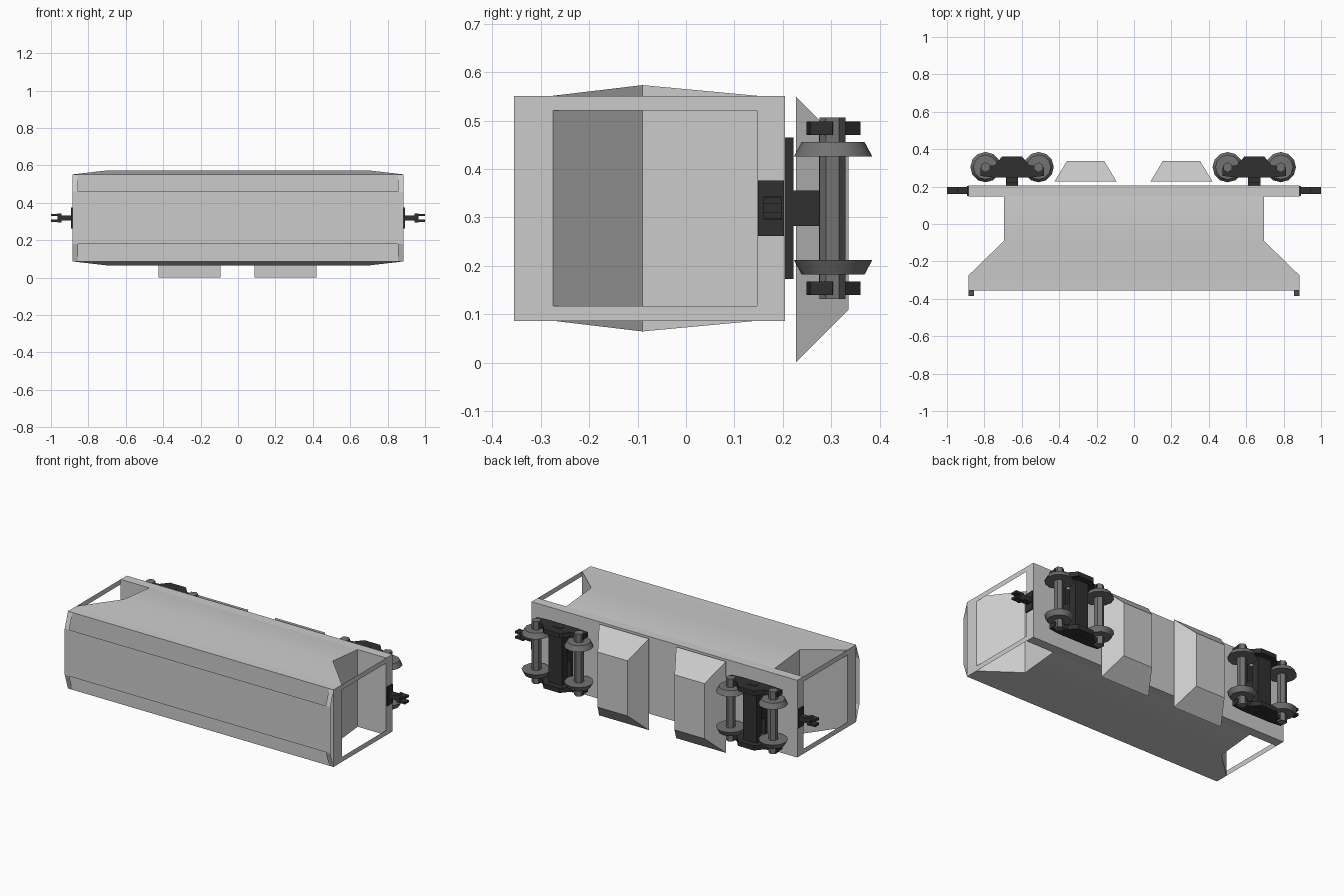
import bpy, bmesh, math
from mathutils import Matrix

if "Cube" in bpy.data.objects:
    bpy.data.objects.remove(bpy.data.objects["Cube"])

ZC = 0.319  # centre line of the wagon, which lies on its side


def material(name, v):
    m = bpy.data.materials.new(name)
    m.diffuse_color = (v, v, v, 1)
    m.use_nodes = True
    m.node_tree.nodes["Principled BSDF"].inputs["Base Color"].default_value = m.diffuse_color
    return m


DARK = material("dark_iron", 0.03)
STEEL = material("wheel_steel", 0.17)


def finish(name, bm, mat=None, smooth=None, recalc=True):
    if recalc:
        bmesh.ops.recalc_face_normals(bm, faces=bm.faces)
    me = bpy.data.meshes.new(name)
    bm.to_mesh(me)
    bm.free()
    if mat:
        me.materials.append(mat)
    if smooth:
        me.shade_smooth()
        me.set_sharp_from_angle(angle=math.radians(smooth))
    ob = bpy.data.objects.new(name, me)
    bpy.context.collection.objects.link(ob)
    return ob


def add_loft(bm, rows):
    """Rows of (y, x0, x1, z0, z1) rectangles joined into a closed solid."""
    rings = [[bm.verts.new(p) for p in ((x0, y, z0), (x1, y, z0), (x1, y, z1), (x0, y, z1))]
             for y, x0, x1, z0, z1 in rows]
    for a, b in zip(rings, rings[1:]):
        for i in range(4):
            j = (i + 1) % 4
            bm.faces.new((a[i], a[j], b[j], b[i]))
    bm.faces.new(rings[0])
    bm.faces.new(rings[-1])


def add_box(bm, x0, x1, y0, y1, z0, z1):
    add_loft(bm, [(y0, x0, x1, z0, z1), (y1, x0, x1, z0, z1)])


def add_quad(bm, *pts):
    bm.faces.new([bm.verts.new(p) for p in pts])


# Hopper body with bulged sides and sloped ends
bm = bmesh.new()
add_loft(bm, [(y, -x, x, ZC - h, ZC + h) for y, x, h in (
    (-0.355, 0.885, 0.2325), (-0.275, 0.885, 0.2325),
    (-0.09, 0.695, 0.2545), (0.147, 0.695, 0.2325))])
finish("hopper_body", bm, smooth=30)

# Underframe sill
bm = bmesh.new()
add_box(bm, -0.885, 0.885, 0.147, 0.205, ZC - 0.2325, ZC + 0.2325)
finish("underframe", bm)

# Thin end posts
bm = bmesh.new()
for sx in (-1, 1):
    for sz in (-1, 1):
        za, zb = sorted((ZC + sz * 0.2325, ZC + sz * 0.202))
        ya, yb = (-0.275, 0.147) if sx > 0 else (0.147, -0.275)
        x = sx * 0.885
        add_quad(bm, (x, ya, za), (x, yb, za), (x, yb, zb), (x, ya, zb))
finish("end_posts", bm, recalc=False)

# Raised roof walkway with sloped end straps
bm = bmesh.new()
zl, zh = ZC - 0.14, ZC + 0.14
add_quad(bm, (-0.885, -0.385, zl), (0.885, -0.385, zl), (0.885, -0.385, zh), (-0.885, -0.385, zh))
for xa, xb in ((-0.885, -0.855), (0.855, 0.885)):
    add_quad(bm, (xa, -0.385, zh), (xb, -0.385, zh), (xb, -0.355, ZC + 0.23), (xa, -0.355, ZC + 0.23))
    add_quad(bm, (xa, -0.355, ZC - 0.23), (xb, -0.355, ZC - 0.23), (xb, -0.385, zl), (xa, -0.385, zl))
finish("roof_walkway", bm, recalc=False)

# Discharge chutes
for side, cx in (("left", -0.259), ("right", 0.254)):
    bm = bmesh.new()
    add_loft(bm, [(0.227, cx - 0.166, cx + 0.166, 0.0, 0.55),
                  (0.336, cx - 0.1, cx + 0.1, 0.109, 0.441)])
    finish(side + "_chute", bm)

# Bogies
half = [(0.17, 0.257), (0.17, 0.303), (0.092, 0.315), (0.053, 0.361)]
for side, cx in (("left", -0.652), ("right", 0.643)):
    # wheels and axles
    bm = bmesh.new()
    ax = bmesh.new()
    for dx in (-0.142, 0.142):
        for sz in (-1, 1):
            r_low, r_high = (0.081, 0.065) if sz > 0 else (0.065, 0.081)
            bmesh.ops.create_cone(bm, cap_ends=True, segments=12, radius1=r_low, radius2=r_high,
                                  depth=0.03, matrix=Matrix.Translation((cx + dx, 0.304, ZC + sz * 0.122)))
        bmesh.ops.create_cone(ax, cap_ends=True, segments=6, radius1=0.027, radius2=0.027,
                              depth=0.375, matrix=Matrix.Translation((cx + dx, 0.303, ZC)))
    finish(side + "_wheels", bm, STEEL, smooth=35)
    finish(side + "_axles", ax, STEEL)

    # side frames
    bm = bmesh.new()
    outline = half + [(-x, y) for x, y in reversed(half)] + [(-0.1, 0.249), (0.1, 0.249)]
    for sz in (-1, 1):
        z0 = ZC + sz * 0.165 - 0.014
        f = bm.faces.new([bm.verts.new((cx + x, y, z0)) for x, y in outline])
        ext = bmesh.ops.extrude_face_region(bm, geom=[f])["geom"]
        bmesh.ops.translate(bm, vec=(0, 0, 0.028),
                            verts=[v for v in ext if isinstance(v, bmesh.types.BMVert)])
        bm.faces.new([v for v in f.verts]) if not f.is_valid else None
    finish(side + "_side_frames", bm, DARK)

    # bolster, pivot and bearing plate
    bm = bmesh.new()
    add_box(bm, cx - 0.045, cx + 0.045, 0.275, 0.325, ZC - 0.155, ZC + 0.155)
    add_box(bm, cx - 0.027, cx + 0.027, 0.28, 0.308, ZC - 0.182, ZC + 0.182)
    add_box(bm, cx - 0.033, cx + 0.033, 0.205, 0.28, ZC - 0.037, ZC + 0.037)
    add_box(bm, cx - 0.033, cx + 0.033, 0.205, 0.222, ZC - 0.146, ZC + 0.146)
    finish(side + "_bolster", bm, DARK)

# Couplers: back plate, shank and two jaws
for side, s in (("left", -1), ("right", 1)):
    bm = bmesh.new()
    for a, b, y0, y1, z0, z1 in (
            (0.885, 0.892, 0.149, 0.202, -0.057, 0.057),
            (0.892, 0.95, 0.16, 0.198, -0.014, 0.014),
            (0.945, 0.965, 0.16, 0.198, -0.024, 0.024),
            (0.965, 1.0, 0.16, 0.198, 0.009, 0.022),
            (0.965, 1.0, 0.16, 0.198, -0.022, -0.009)):
        x0, x1 = sorted((s * a, s * b))
        add_box(bm, x0, x1, y0, y1, ZC + z0, ZC + z1)
    finish(side + "_coupler", bm, DARK)
